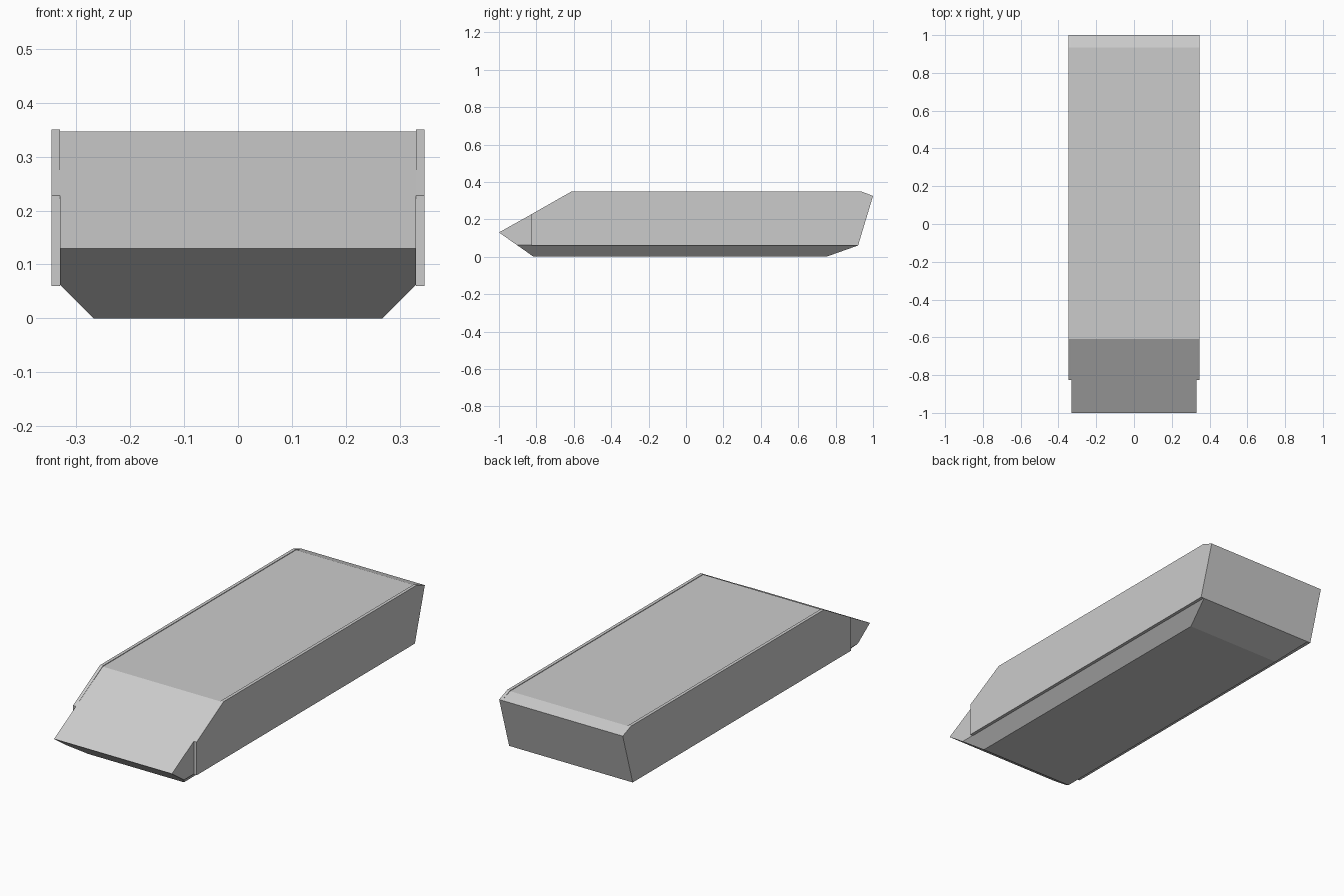
import bpy, bmesh
from mathutils import Vector

if "Cube" in bpy.data.objects:
    bpy.data.objects.remove(bpy.data.objects["Cube"])


def extrude_profile(name, profile, x0, x1, chamfer=None):
    """Extrude a (y, z) side profile between x0 and x1; optionally cut both lower edges."""
    bm = bmesh.new()
    face = bm.faces.new([bm.verts.new((x0, y, z)) for y, z in profile])
    ext = bmesh.ops.extrude_face_region(bm, geom=[face], use_keep_orig=True)
    moved = [v for v in ext["geom"] if isinstance(v, bmesh.types.BMVert)]
    bmesh.ops.translate(bm, verts=moved, vec=(x1 - x0, 0, 0))
    if chamfer is not None:
        for s in (-1, 1):
            geom = bm.verts[:] + bm.edges[:] + bm.faces[:]
            cut = bmesh.ops.bisect_plane(
                bm, geom=geom, dist=1e-5, clear_outer=True,
                plane_co=Vector((s * chamfer, 0, 0)), plane_no=Vector((s, 0, -1)))
            edges = [e for e in cut["geom_cut"] if isinstance(e, bmesh.types.BMEdge)]
            bmesh.ops.contextual_create(bm, geom=edges)
    bmesh.ops.recalc_face_normals(bm, faces=bm.faces)
    mesh = bpy.data.meshes.new(name)
    bm.to_mesh(mesh)
    bm.free()
    obj = bpy.data.objects.new(name, mesh)
    bpy.context.collection.objects.link(obj)
    return obj


# Central hull: wedge nose, flat deck, raked tail, chamfered belly edges
hull_profile = [(-1.0, 0.13), (-0.61, 0.347), (0.935, 0.347), (1.0, 0.325),
                (0.92, 0.06), (0.75, 0.0), (-0.815, 0.0)]
extrude_profile("hull", hull_profile, -0.33, 0.33, chamfer=0.268)

# Side plates, stopping short of the nose
plate_profile = [(-0.825, 0.06), (-0.825, 0.228), (-0.61, 0.35),
                 (0.935, 0.35), (1.0, 0.325), (0.92, 0.06)]
plate = extrude_profile("side_plates", plate_profile, 0.33, 0.346)
plate.modifiers.new("mirror", "MIRROR").use_axis[0] = True
